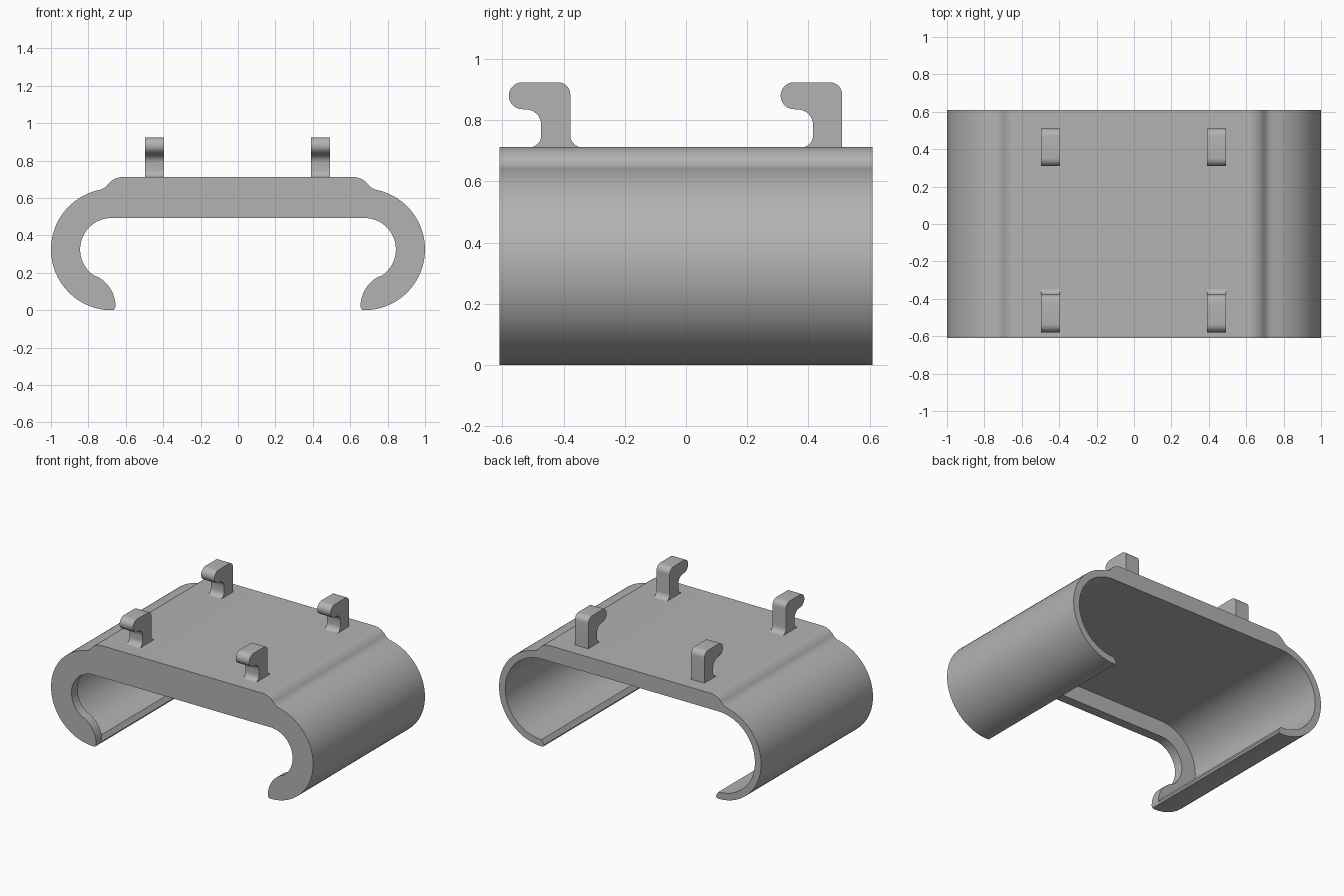
import bpy, bmesh, math

if "Cube" in bpy.data.objects:
    bpy.data.objects.remove(bpy.data.objects["Cube"])

grey = bpy.data.materials.new("plain grey")
grey.use_nodes = True
colour = (0.45, 0.45, 0.45, 1)
grey.diffuse_color = colour
grey.node_tree.nodes["Principled BSDF"].inputs["Base Color"].default_value = colour


def arc(cx, cz, r, start, end, steps):
    angles = [math.radians(start + (end - start) * i / steps) for i in range(steps + 1)]
    return [(cx + r * math.cos(a), cz + r * math.sin(a)) for a in angles]


def extrude(name, outline, place, start, end, open_start=False):
    """Sweep a closed outline from start to end; place maps (u, v, depth) to 3D."""
    bm = bmesh.new()
    rings = [[bm.verts.new(place(u, v, d)) for u, v in outline] for d in (start, end)]
    n = len(outline)
    for i in range(n):
        j = (i + 1) % n
        bm.faces.new((rings[0][i], rings[0][j], rings[1][j], rings[1][i]))
    caps = [bm.faces.new(ring) for ring in rings]
    bmesh.ops.recalc_face_normals(bm, faces=bm.faces)
    if open_start:
        bmesh.ops.delete(bm, geom=[caps[0]], context='FACES_ONLY')
    mesh = bpy.data.meshes.new(name)
    bm.to_mesh(mesh)
    bm.free()
    mesh.materials.append(grey)
    obj = bpy.data.objects.new(name, mesh)
    bpy.context.collection.objects.link(obj)
    bpy.ops.object.select_all(action='DESELECT')
    obj.select_set(True)
    bpy.context.view_layer.objects.active = obj
    bpy.ops.object.shade_smooth_by_angle(angle=math.radians(35))
    return obj


def mirrored(half):
    return half + [(-x, z) for x, z in reversed(half)]


# Outer skin: raised deck edge, blend, round side, rounded tip
skin = (arc(0.616, 0.612, 0.1, 90, 37.3, 8)
        + arc(0.759, 0.721, 0.08, 217.3, 258, 6)[1:]
        + arc(0.675, 0.325, 0.325, 78, -90, 40)[1:]
        + [(0.662, 0.003), (0.655, 0.016)])
thin_inside = arc(0.675, 0.325, 0.278, -90, 90, 40)
thick_inside = (arc(0.835, 0.02, 0.18, 178, 118, 12)
                + arc(0.676, 0.325, 0.168, -62, 90, 32)[1:])


def section(inside):
    half = skin + inside
    return mirrored(half)


def along_y(u, v, d):
    return (u, d, v)


def along_x(u, v, d):
    return (d, u, v)


RIM_BACK = -0.545
extrude("front_rim", section(thick_inside), along_y, -0.61, RIM_BACK)
extrude("shell", section(thin_inside), along_y, RIM_BACK, 0.61, open_start=True)


# Hooks: stem with a forward nose; only the front pair has a rear fillet
def hook_outline(rear_fillet):
    points = (arc(-0.135, 0.751, 0.04, -90, 0, 8)
              + arc(-0.145, 0.785, 0.05, 0, 90, 8)
              + arc(-0.157, 0.88, 0.044, 270, 90, 14)
              + arc(-0.04, 0.884, 0.04, 90, 0, 8))
    if rear_fillet:
        points += arc(0.04, 0.751, 0.04, 180, 270, 8)
    else:
        points += [(0, 0.711)]
    return points


for side, x in (("left", 0.44), ("right", -0.447)):
    for end, y in (("front", -0.378), ("back", 0.51)):
        outline = [(u + y, v) for u, v in hook_outline(end == "front")]
        extrude(f"{end}_{side}_hook", outline, along_x, x - 0.051, x + 0.051)
